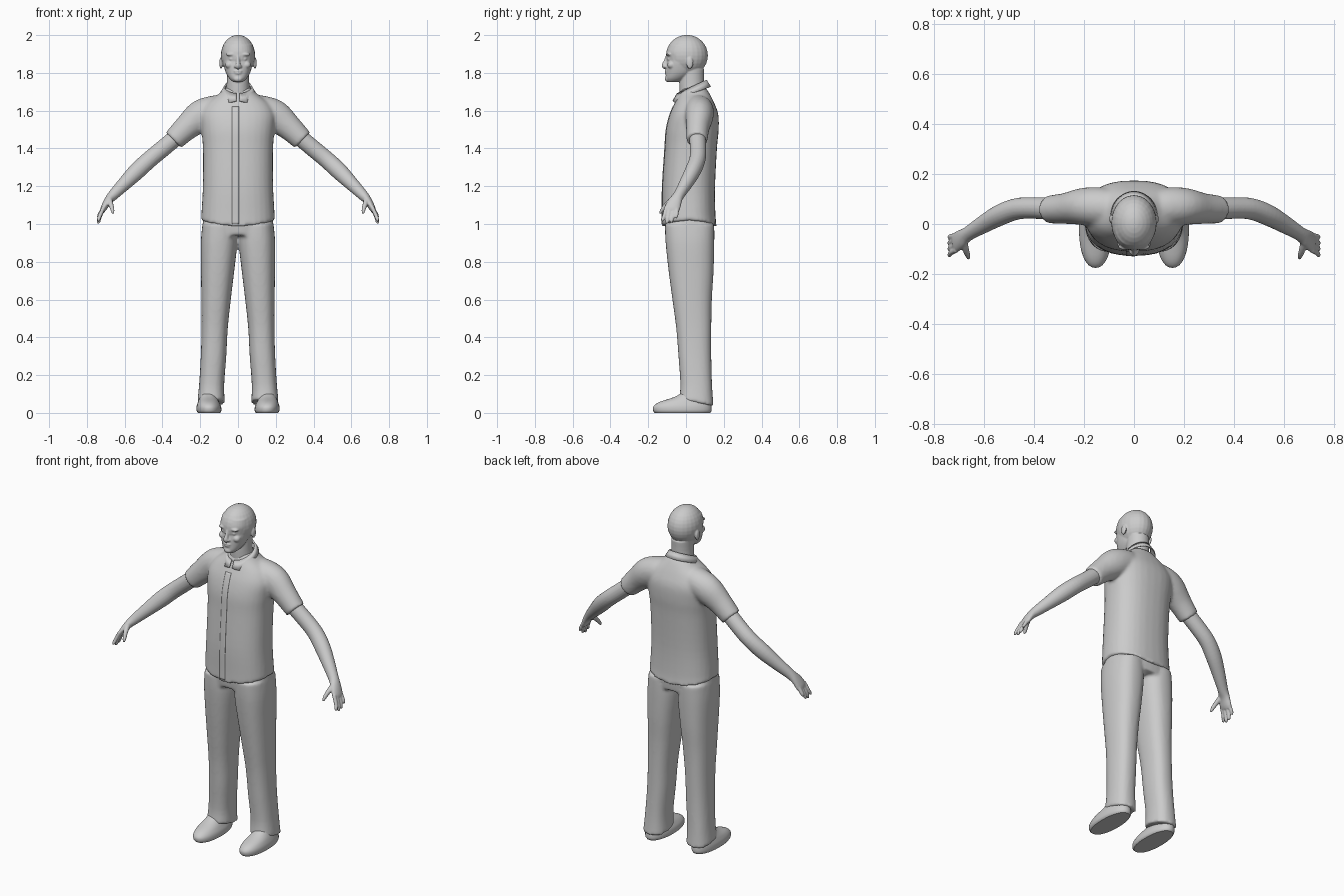
import bpy, bmesh, math
from mathutils import Vector, Matrix

if "Cube" in bpy.data.objects:
    bpy.data.objects.remove(bpy.data.objects["Cube"])

grey = bpy.data.materials.new("plain_grey")
grey.diffuse_color = (0.6, 0.6, 0.6, 1)
grey.use_nodes = True
grey.node_tree.nodes["Principled BSDF"].inputs["Base Color"].default_value = grey.diffuse_color


def spline(rows, steps=4):
    """Catmull-Rom interpolation of number tuples."""
    out = []
    for i in range(len(rows) - 1):
        p = [rows[max(i - 1, 0)], rows[i], rows[i + 1], rows[min(i + 2, len(rows) - 1)]]
        for k in range(steps):
            t = k / steps
            out.append([0.5 * (2 * b + (c - a) * t + (2 * a - 5 * b + 4 * c - d) * t * t
                               + (3 * b - a - 3 * c + d) * t ** 3) for a, b, c, d in zip(*p)])
    return out + [list(rows[-1])]


def skin(bm, rings):
    """Join rings of points into a capped skin."""
    loops = [[bm.verts.new(p) for p in r] for r in rings]
    n = len(loops[0])
    for a, b in zip(loops, loops[1:]):
        for i in range(n):
            bm.faces.new((a[i], a[(i + 1) % n], b[(i + 1) % n], b[i]))
    bm.faces.new(loops[0][::-1])
    bm.faces.new(loops[-1])


def oval(n=32, e=2.4):
    for i in range(n):
        a = 2 * math.pi * i / n
        c, s = math.cos(a), math.sin(a)
        yield (math.copysign(abs(c) ** (2 / e), c), math.copysign(abs(s) ** (2 / e), s))


def stack(bm, rows, side=1, e=2.4):
    """Upright body from rows of z, x0, x1, y0, y1."""
    skin(bm, [[Vector((side * ((x0 + x1) / 2 + c * (x1 - x0) / 2),
                       (y0 + y1) / 2 + s * (y1 - y0) / 2, z)) for c, s in oval(32, e)]
              for z, x0, x1, y0, y1 in spline(rows)])


def centred(rows):
    return [(z, -w, w, y0, y1) for z, w, y0, y1 in rows]


def tube(bm, rows, side=1):
    """Limb along a path from rows of x, y, z, width along y, thickness."""
    rows = spline(rows)
    pts = [Vector(r[:3]) for r in rows]
    rings = []
    for i, r in enumerate(rows):
        t = (pts[min(i + 1, len(pts) - 1)] - pts[max(i - 1, 0)]).normalized()
        u = (Vector((0, 1, 0)) - t * t.y).normalized()
        v = t.cross(u)
        ring = [pts[i] + u * c * r[3] + v * s * r[4] for c, s in oval(20, 2)]
        rings.append([Vector((side * p.x, p.y, p.z)) for p in ring])
    skin(bm, rings)


def ball(bm, centre, radii):
    m = Matrix.Translation(centre) @ Matrix.Diagonal((*radii, 1))
    bmesh.ops.create_uvsphere(bm, u_segments=24, v_segments=16, radius=1, matrix=m)


def finish(bm, name, voxel=0, smooth=4):
    bmesh.ops.recalc_face_normals(bm, faces=bm.faces)
    for f in bm.faces:
        f.smooth = True
    me = bpy.data.meshes.new(name)
    bm.to_mesh(me)
    bm.free()
    me.materials.append(grey)
    ob = bpy.data.objects.new(name, me)
    bpy.context.collection.objects.link(ob)
    if voxel:
        r = ob.modifiers.new("fuse", 'REMESH')
        r.mode, r.voxel_size, r.use_smooth_shade = 'VOXEL', voxel, True
        s = ob.modifiers.new("soften", 'SMOOTH')
        s.factor, s.iterations = 0.5, smooth
    return ob


# Head with face, ears and neck
bm = bmesh.new()
ball(bm, (0, 0.005, 1.892), (0.091, 0.111, 0.109))
stack(bm, centred([(1.752, .026, -.098, -.04), (1.77, .046, -.107, 0), (1.80, .064, -.106, .04),
                   (1.84, .076, -.104, .06), (1.872, .082, -.099, .08),
                   (1.91, .085, -.103, .09), (1.95, .076, -.088, .08)]), e=2.2)
stack(bm, centred([(1.64, .07, -.03, .11), (1.74, .06, -.035, .096), (1.82, .06, -.03, .097)]), e=2)
tube(bm, [(0, -.094, 1.892, .012, .009), (0, -.106, 1.862, .012, .010),
          (0, -.115, 1.838, .014, .014), (0, -.108, 1.828, .01, .012)])
for z, r in ((1.809, .023), (1.798, .019)):
    ball(bm, (0, -.104, z), (r, .009, .006))
ball(bm, (0, -.098, 1.768), (.024, .014, .016))
for s in (1, -1):
    ball(bm, (s * .036, -.09, 1.898), (.028, .014, .009))
    ball(bm, (s * .034, -.083, 1.873), (.014, .015, .010))
    ball(bm, (s * .046, -.077, 1.842), (.022, .022, .02))
    ball(bm, (s * .012, -.11, 1.834), (.009, .01, .008))
    ball(bm, (s * .09, .02, 1.852), (.009, .018, .031))
finish(bm, "head", 0.004, 4)

# Short-sleeved shirt
bm = bmesh.new()
stack(bm, centred([(.985, .196, -.128, .163), (1.05, .194, -.127, .156), (1.2, .186, -.126, .154),
                   (1.4, .186, -.113, .164), (1.5, .194, -.106, .173), (1.58, .198, -.086, .171),
                   (1.64, .165, -.06, .15), (1.69, .10, -.036, .125), (1.72, .07, -.02, .105)]))
for v in bm.verts:
    if v.co.z < 1.04:
        v.co.z += .035 * (v.co.x / .196) ** 2 * (1.05 - v.co.z) / .065
for s in (1, -1):
    tube(bm, [(.06, .06, 1.615, .07, .07), (.13, .068, 1.602, .078, .078),
              (.20, .07, 1.57, .075, .084), (.275, .062, 1.508, .062, .068),
              (.342, .058, 1.443, .056, .058)], s)
shirt = finish(bm, "shirt", 0.009, 6)

# Button strip laid on the shirt front
bm = bmesh.new()
bmesh.ops.create_grid(bm, x_segments=4, y_segments=60, size=1,
                      matrix=Matrix.Translation((-.014, -.3, 1.31))
                      @ Matrix.Rotation(math.pi / 2, 4, 'X') @ Matrix.Diagonal((.018, .31, 1, 1)))
strip = finish(bm, "button_strip")
w = strip.modifiers.new("lay", 'SHRINKWRAP')
w.target, w.wrap_method, w.use_project_y = shirt, 'PROJECT', True
w.use_positive_direction, w.use_negative_direction = True, False
t = strip.modifiers.new("thickness", 'SOLIDIFY')
t.thickness, t.offset = 0.004, 0

# Folded collar, open at the front with pointed tips
bm = bmesh.new()
rows = [[], [], []]
for i in range(49):
    a = math.radians(-84 + 348 * i / 48)
    c, s = math.cos(a), math.sin(a)
    tip = max(0, 1 - abs(min(i, 48 - i) - 4) / 5) * .02
    top = 1.728 + .036 * s
    rows[0].append(bm.verts.new((.066 * c, .03 + .072 * s, top - .012)))
    rows[1].append(bm.verts.new((.072 * c, .03 + .079 * s, top)))
    rows[2].append(bm.verts.new((.094 * c, .03 + .102 * s, top - .036 - tip)))
for a, b in zip(rows, rows[1:]):
    for i in range(48):
        bm.faces.new((a[i], a[i + 1], b[i + 1], b[i]))
collar = finish(bm, "collar")
collar.modifiers.new("thickness", 'SOLIDIFY').thickness = 0.006

# Trousers: hips and two legs with slanted hems
bm = bmesh.new()
stack(bm, centred([(.94, .185, -.105, .145), (1.0, .187, -.112, .15), (1.06, .178, -.11, .143)]))
for s in (1, -1):
    stack(bm, [(.055, .07, .216, -.036, .146), (.15, .073, .206, -.03, .138),
               (.3, .062, .197, -.04, .134), (.45, .054, .193, -.052, .134),
               (.6, .038, .194, -.072, .137), (.75, .02, .196, -.092, .146),
               (.9, .004, .197, -.108, .15), (1.0, .01, .188, -.112, .15)], s)
for v in bm.verts:
    if v.co.z < .14:
        v.co.z += (.01 - .2 * v.co.y) * (.15 - v.co.z) / .095
finish(bm, "trousers", 0.009, 5)

for s, side in ((1, "left"), (-1, "right")):
    # Arm with palm, fingers and thumb
    bm = bmesh.new()
    tube(bm, [(.29, .058, 1.49, .045, .045), (.40, .064, 1.398, .043, .045),
              (.47, .06, 1.34, .043, .045), (.535, .036, 1.28, .042, .045),
              (.60, .0, 1.215, .036, .037), (.662, -.038, 1.152, .029, .028),
              (.69, -.058, 1.12, .036, .021), (.71, -.072, 1.085, .041, .017),
              (.718, -.078, 1.068, .036, .012)], s)
    for y0, y1, z in ((-.047, -.052, 1.03), (-.066, -.076, 1.008),
                      (-.086, -.1, 1.002), (-.104, -.124, 1.013)):
        tube(bm, [(.71, y0, 1.09, .011, .011), (.73, (y0 + y1) / 2, (1.08 + z) / 2, .0105, .0105),
                  (.738, y1, z + .01, .009, .009), (.739, y1, z, .005, .005)], s)
    tube(bm, [(.682, -.07, 1.13, .016, .016), (.672, -.105, 1.1, .013, .013),
              (.664, -.128, 1.072, .01, .01), (.662, -.138, 1.055, .006, .006)], s)
    finish(bm, side + "_arm", 0.0045, 3)

    # Shoe
    bm = bmesh.new()
    stack(bm, [(0, .094, .212, -.165, .128), (.012, .088, .219, -.174, .135),
               (.035, .09, .219, -.172, .135), (.058, .1, .212, -.14, .13),
               (.085, .112, .202, -.06, .12), (.12, .12, .195, 0, .11)], s, 2.2)
    shoe = finish(bm, side + "_shoe")
    bpy.context.view_layer.objects.active = shoe
    shoe.select_set(True)
    bpy.ops.object.shade_smooth_by_angle(angle=math.radians(40))
    shoe.select_set(False)
